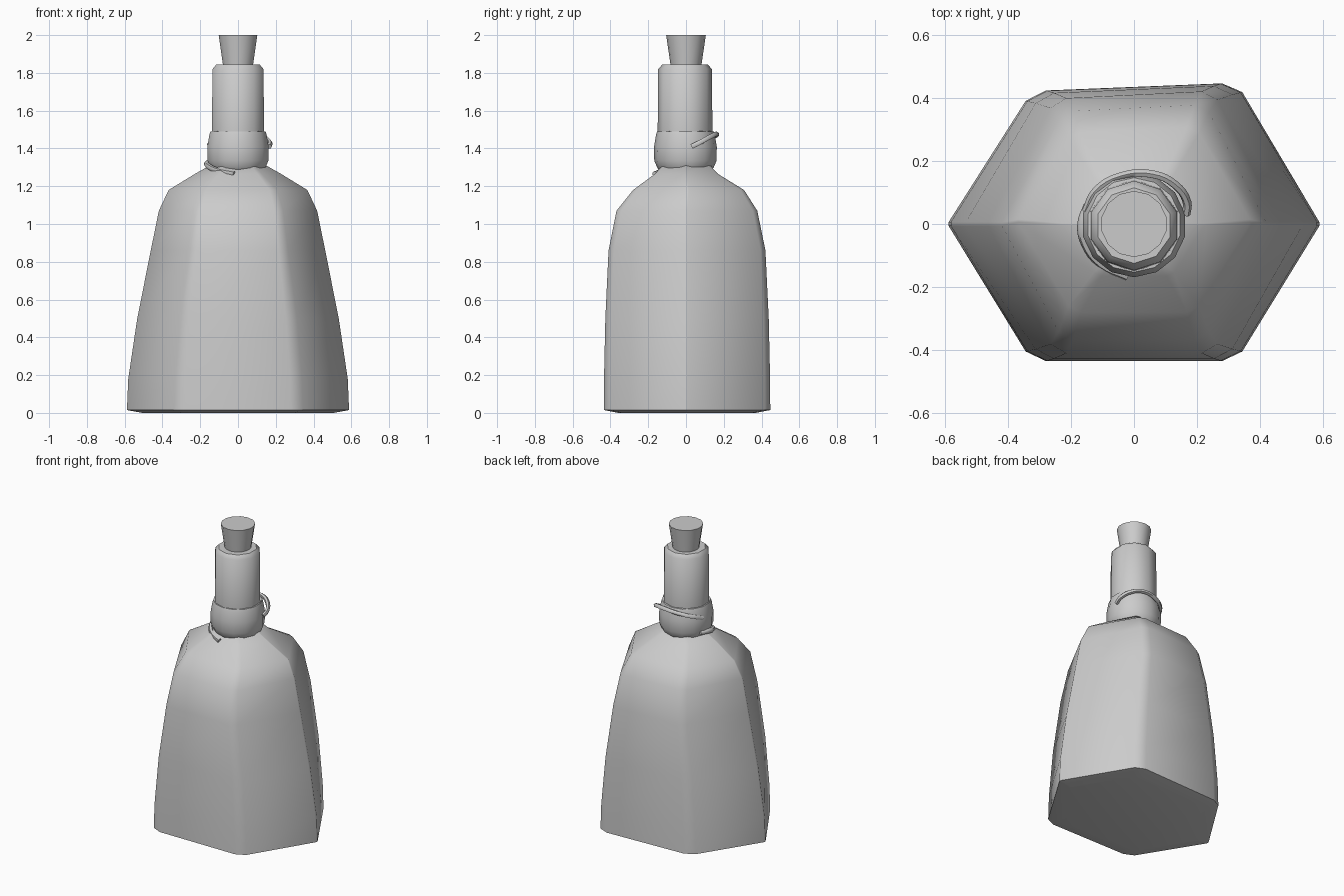
import bpy, bmesh, math
from mathutils import Vector

cube = bpy.data.objects.get("Cube")
if cube:
    bpy.data.objects.remove(cube, do_unlink=True)

# One plain grey for everything
grey = bpy.data.materials.new("plain_grey")
grey.use_nodes = True
colour = (0.6, 0.6, 0.6, 1)
grey.diffuse_color = colour
grey.node_tree.nodes["Principled BSDF"].inputs["Base Color"].default_value = colour


def smooth(obj, angle):
    bpy.ops.object.select_all(action="DESELECT")
    obj.select_set(True)
    bpy.context.view_layer.objects.active = obj
    bpy.ops.object.shade_smooth_by_angle(angle=math.radians(angle))


def loft(name, rings, angle):
    """Skin a stack of equal-sized rings and cap both ends."""
    bm = bmesh.new()
    loops = [[bm.verts.new(p) for p in ring] for ring in rings]
    n = len(loops[0])
    for low, high in zip(loops, loops[1:]):
        for i in range(n):
            j = (i + 1) % n
            bm.faces.new((low[i], low[j], high[j], high[i]))
    bm.faces.new(loops[0][::-1])
    bm.faces.new(loops[-1])
    bmesh.ops.recalc_face_normals(bm, faces=bm.faces)
    mesh = bpy.data.meshes.new(name)
    bm.to_mesh(mesh)
    bm.free()
    mesh.materials.append(grey)
    obj = bpy.data.objects.new(name, mesh)
    bpy.context.collection.objects.link(obj)
    smooth(obj, angle)
    return obj


def lathe(name, profile, sides, y=0.0, angle=50):
    rings = []
    for r, z in profile:
        turns = [math.tau * i / sides + math.pi / 2 for i in range(sides)]
        rings.append([(r * math.cos(a), y + r * math.sin(a), z) for a in turns])
    return loft(name, rings, angle)


def body_ring(z, half_x, half_y, corner_x, shift_y):
    """Six-sided section with every corner narrowly chamfered."""
    corners = [Vector((half_x, 0)), Vector((corner_x, half_y)), Vector((-corner_x, half_y)),
               Vector((-half_x, 0)), Vector((-corner_x, -half_y)), Vector((corner_x, -half_y))]
    ring = []
    for i, c in enumerate(corners):
        cut = 0.015 if i % 3 == 0 else 0.07
        for other in (corners[i - 1], corners[(i + 1) % 6]):
            p = c.lerp(other, cut)
            # the back wall leans out a little on one side
            lean = 0.03 * p.x / corner_x * half_y if i in (1, 2) else 0
            ring.append((p.x, p.y + lean + shift_y, z))
    return ring


# Six-sided bottle body with rounded shoulders
sections = [
    (0.0, 0.51, 0.36, 0.28, 0.0),
    (0.015, 0.592, 0.435, 0.325, 0.0),
    (0.18, 0.585, 0.434, 0.32, 0.0),
    (0.50, 0.537, 0.427, 0.295, 0.0),
    (0.86, 0.465, 0.41, 0.25, 0.0),
    (1.07, 0.422, 0.368, 0.225, 0.0),
    (1.18, 0.37, 0.29, 0.195, 0.01),
    (1.265, 0.23, 0.165, 0.12, 0.0),
    (1.31, 0.15, 0.125, 0.08, 0.0),
]
loft("bottle_body", [body_ring(*s) for s in sections], 75)

# Neck parts
lathe("neck_collar", [(0.13, 1.27), (0.15, 1.30), (0.165, 1.335), (0.166, 1.41),
                      (0.155, 1.475), (0.15, 1.49), (0.13, 1.492)], 14, -0.003, 60)
lathe("neck_tube", [(0.145, 1.44), (0.145, 1.49), (0.142, 1.82),
                    (0.12, 1.845), (0.07, 1.845)], 10, -0.005, 40)
lathe("cork", [(0.08, 1.83), (0.105, 2.0)], 14)


# Loose cord strands wrapped round the collar
def cord(name, points, radius):
    curve = bpy.data.curves.new(name, "CURVE")
    curve.dimensions = "3D"
    curve.bevel_depth = radius
    curve.bevel_resolution = 1
    curve.resolution_u = 4
    curve.use_fill_caps = True
    spline = curve.splines.new("BEZIER")
    spline.bezier_points.add(len(points) - 1)
    for bp, p in zip(spline.bezier_points, points):
        bp.co = p
        bp.handle_left_type = bp.handle_right_type = "AUTO"
    curve.materials.append(grey)
    obj = bpy.data.objects.new(name, curve)
    bpy.context.collection.objects.link(obj)
    bpy.ops.object.select_all(action="DESELECT")
    obj.select_set(True)
    bpy.context.view_layer.objects.active = obj
    bpy.ops.object.convert(target="MESH")
    smooth(bpy.context.object, 60)


cord("upper_cord", [(0.165, 0.03, 1.41), (0.168, 0.07, 1.43), (0.13, 0.125, 1.46),
                    (0.06, 0.158, 1.475), (-0.04, 0.152, 1.465),
                    (-0.12, 0.105, 1.445), (-0.152, 0.04, 1.42)], 0.014)
cord("lower_cord", [(-0.145, 0.06, 1.325), (-0.165, 0.0, 1.32), (-0.155, -0.06, 1.305),
                    (-0.105, -0.125, 1.282), (-0.02, -0.165, 1.265)], 0.015)
